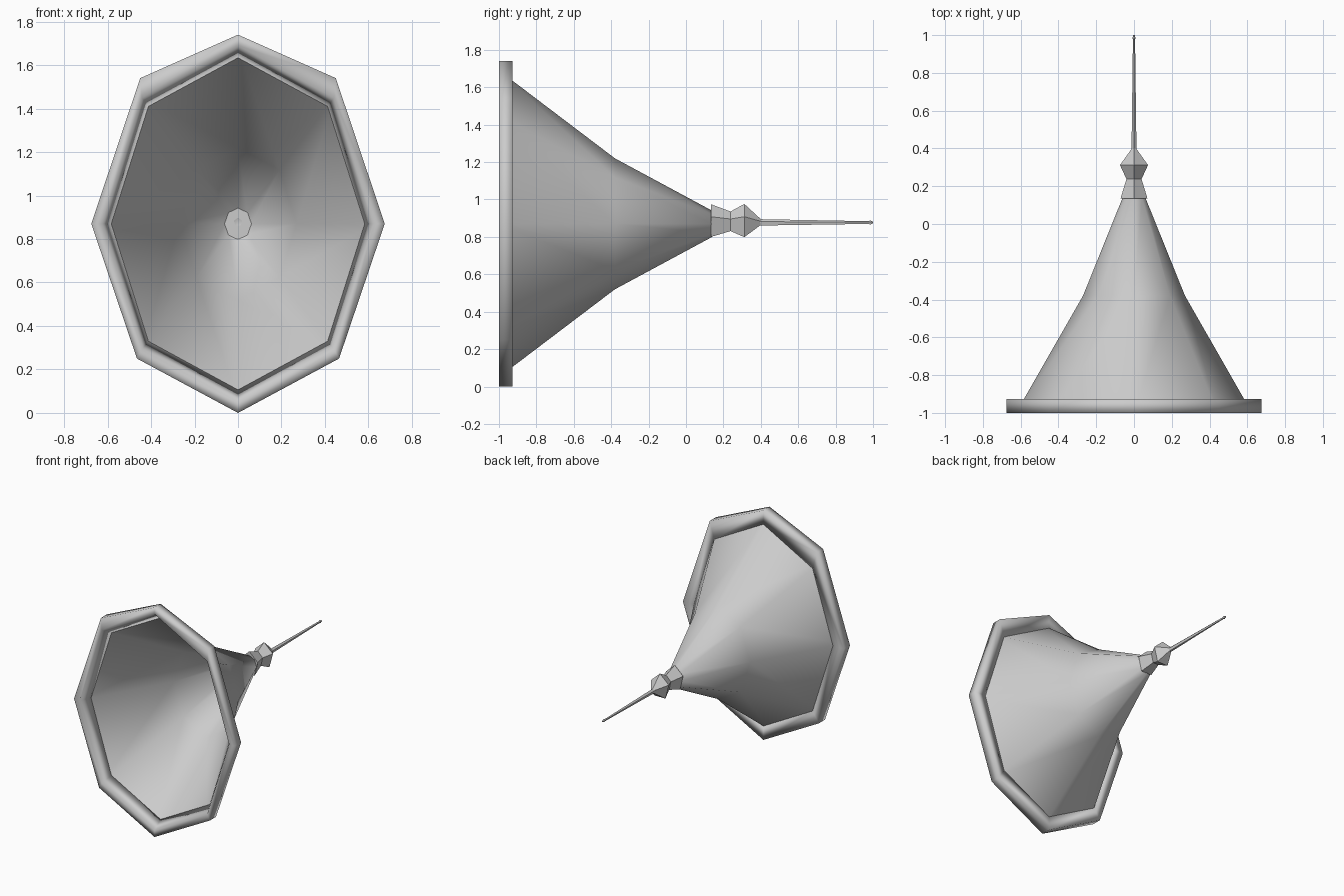
import bpy, bmesh
from math import sin, cos, pi

if "Cube" in bpy.data.objects:
    bpy.data.objects.remove(bpy.data.objects["Cube"])

grey = bpy.data.materials.new("light_grey")
grey.use_nodes = True
grey.diffuse_color = (0.6, 0.6, 0.6, 1)
grey.node_tree.nodes["Principled BSDF"].inputs["Base Color"].default_value = (0.6, 0.6, 0.6, 1)


def ellipse(y, width, height, sides, centre):
    """Cross-section in the xz plane with one corner at the top."""
    turns = [2 * pi * i / sides for i in range(sides)]
    return [(width * sin(a), y, centre + height * cos(a)) for a in turns]


def loft(name, rings, smooth, cap_end=False, closed=False):
    """Skin a list of equal cross-sections running from front to back."""
    bm = bmesh.new()
    loops = [[bm.verts.new(p) for p in ring] for ring in rings]
    pairs = list(zip(loops, loops[1:]))
    if closed:
        pairs.append((loops[-1], loops[0]))
    n = len(loops[0])
    for a, b in pairs:
        for i in range(n):
            j = (i + 1) % n
            bm.faces.new((a[i], a[j], b[j], b[i]))
    if cap_end:
        bm.faces.new(loops[-1])
    bmesh.ops.recalc_face_normals(bm, faces=bm.faces)
    for f in bm.faces:
        f.smooth = smooth
    mesh = bpy.data.meshes.new(name)
    bm.to_mesh(mesh)
    bm.free()
    obj = bpy.data.objects.new(name, mesh)
    bpy.context.collection.objects.link(obj)
    mesh.materials.append(grey)
    return obj


AXIS = 0.87

# Open bell, wide at the front and narrowing in two slopes
loft("bell", [ellipse(y, w, h, 8, AXIS) for y, w, h in (
    (-1.0, 0.625, 0.82), (-0.38, 0.27, 0.35), (0.14, 0.06, 0.07))], True, cap_end=True)

# Raised band round the mouth, slightly uneven at its upper and lower corners
right_side = [(0.45, 1.54), (0.675, AXIS), (0.465, 0.25)]
outline = [(0, 1.74)] + right_side + [(0, 0)] + [(-x, z) for x, z in reversed(right_side)]
outer = [[(x, y, z) for x, z in outline] for y in (-1.0, -0.927)]
loft("mouth_rim", [ellipse(-1.0, 0.625, 0.82, 8, AXIS), outer[0], outer[1],
                   ellipse(-0.927, 0.583, 0.764, 8, AXIS)], True, closed=True)

# Faceted collar and bead behind the bell
loft("collar", [ellipse(y, w, h, 5, 0.878) for y, w, h in (
    (0.135, 0.02, 0.02), (0.135, 0.075, 0.096), (0.238, 0.042, 0.058),
    (0.312, 0.078, 0.098), (0.4, 0.012, 0.017))], False, cap_end=True)

# Thin tapering rod with a small knob at the tip
loft("rod", [ellipse(y, w, h, 5, 0.876) for y, w, h in (
    (0.38, 0.014, 0.019), (0.975, 0.006, 0.008), (0.985, 0.009, 0.012),
    (1.0, 0.004, 0.005))], False, cap_end=True)
